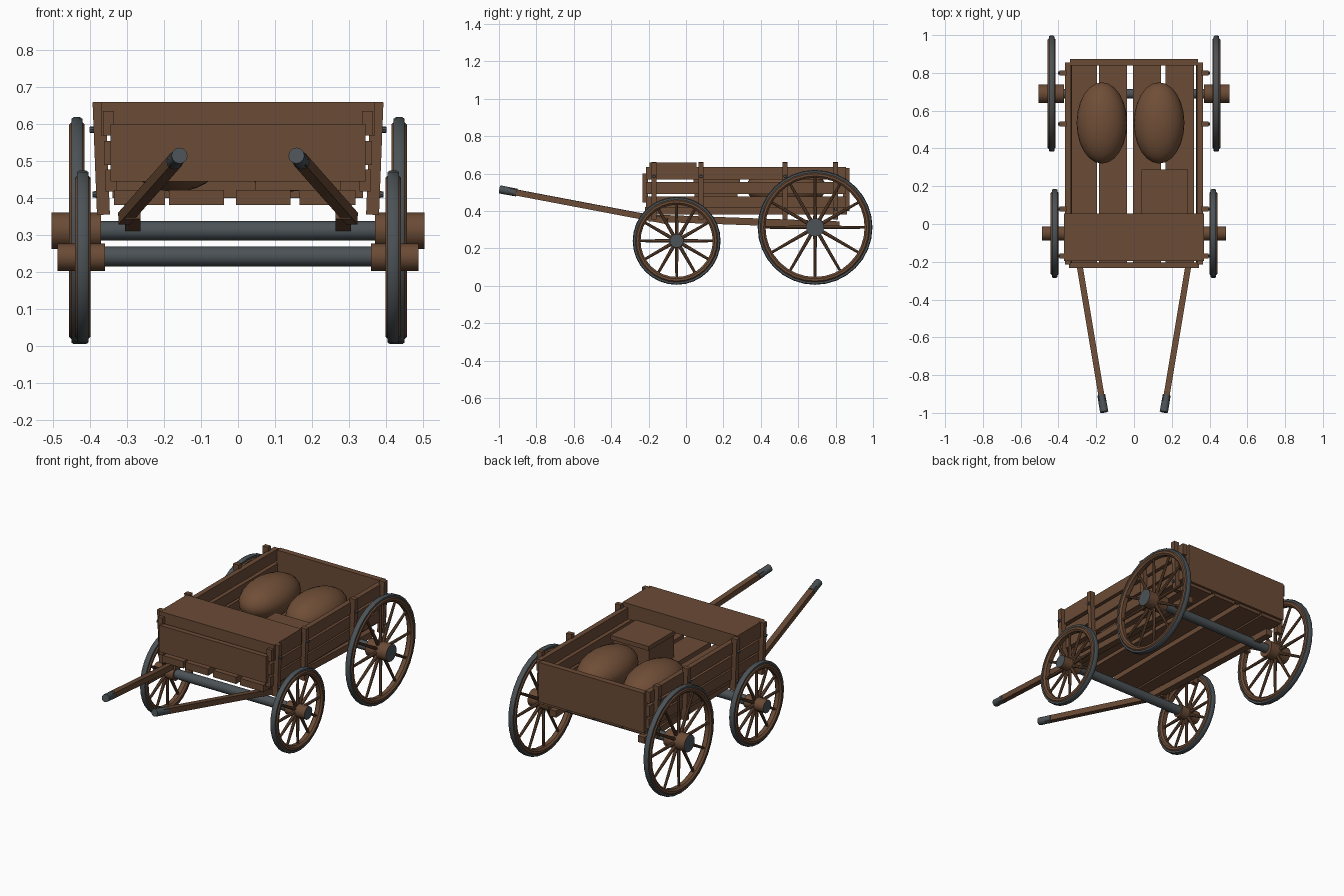
import bpy, bmesh, math
from mathutils import Vector, Matrix

cube = bpy.data.objects.get("Cube")
if cube:
    bpy.data.objects.remove(cube, do_unlink=True)


def material(name, rgb, rough):
    m = bpy.data.materials.new(name)
    m.use_nodes = True
    m.diffuse_color = (*rgb, 1)
    node = m.node_tree.nodes["Principled BSDF"]
    node.inputs["Base Color"].default_value = (*rgb, 1)
    node.inputs["Roughness"].default_value = rough
    return m


WOOD = material("brown wood", (0.145, 0.07, 0.036), 0.8)
SACK = material("brown sackcloth", (0.16, 0.076, 0.038), 0.9)
IRON = material("grey iron", (0.07, 0.084, 0.092), 0.6)


def finish(name, bm, mats, smooth=False):
    bmesh.ops.recalc_face_normals(bm, faces=bm.faces)
    me = bpy.data.meshes.new(name)
    bm.to_mesh(me)
    bm.free()
    for m in mats:
        me.materials.append(m)
    ob = bpy.data.objects.new(name, me)
    bpy.context.collection.objects.link(ob)
    if smooth:
        bpy.ops.object.select_all(action='DESELECT')
        ob.select_set(True)
        bpy.context.view_layer.objects.active = ob
        bpy.ops.object.shade_smooth_by_angle(angle=math.radians(40))
    return ob


def box(name, x, y, z, mat=WOOD):
    """Box from (min, max) pairs."""
    bm = bmesh.new()
    size = [b - a for a, b in (x, y, z)]
    mid = [(a + b) / 2 for a, b in (x, y, z)]
    bmesh.ops.create_cube(bm, size=1, matrix=Matrix.Translation(mid) @ Matrix.Diagonal((*size, 1)))
    return finish(name, bm, [mat])


def bar(name, a, b, width, height, mat=WOOD):
    """Rectangular bar between two points."""
    a, b = Vector(a), Vector(b)
    d = b - a
    bm = bmesh.new()
    mat4 = (Matrix.Translation((a + b) / 2) @ d.to_track_quat('Y', 'Z').to_matrix().to_4x4()
            @ Matrix.Diagonal((width, d.length, height, 1)))
    bmesh.ops.create_cube(bm, size=1, matrix=mat4)
    return finish(name, bm, [mat])


def add_rod(bm, a, b, r1, r2, segments):
    a, b = Vector(a), Vector(b)
    d = b - a
    bmesh.ops.create_cone(bm, cap_ends=True, segments=segments, radius1=r1, radius2=r2, depth=d.length,
                          matrix=Matrix.Translation((a + b) / 2) @ d.to_track_quat('Z', 'Y').to_matrix().to_4x4())


def rod(name, a, b, r1, r2, mat, segments=16):
    bm = bmesh.new()
    add_rod(bm, a, b, r1, r2, segments)
    return finish(name, bm, [mat], True)


def lathe(name, profile, centre, mat, segments=32):
    """Closed (x, radius) profile turned about the x axis."""
    bm = bmesh.new()
    c = Vector(centre)
    rings = []
    for i in range(segments):
        t = math.tau * i / segments
        rings.append([bm.verts.new(c + Vector((x, r * math.cos(t), r * math.sin(t)))) for x, r in profile])
    n = len(profile)
    for i, ring in enumerate(rings):
        nxt = rings[(i + 1) % segments]
        for k in range(n):
            bm.faces.new((ring[k], ring[(k + 1) % n], nxt[(k + 1) % n], nxt[k]))
    return finish(name, bm, [mat], True)


def wheel(name, x, y, z, radius, hub_r, hub_in, hub_out):
    side = 1 if x > 0 else -1
    c = Vector((x, y, z))
    R = radius
    lathe(name + "_rim", [(-.013, R - .012), (-.021, R - .02), (-.021, R - .032), (-.012, R - .042),
                          (.012, R - .042), (.021, R - .032), (.021, R - .02), (.013, R - .012)], c, WOOD)
    lathe(name + "_tyre", [(-.015, R - .014), (-.015, R - .004), (-.008, R), (.008, R),
                           (.015, R - .004), (.015, R - .014)], c, IRON)
    # Spokes
    bm = bmesh.new()
    for i in range(12):
        t = math.tau * i / 12
        d = Vector((0, math.cos(t), math.sin(t)))
        add_rod(bm, c + d * hub_r * .7, c + d * (R - .035), .010, .007, 8)
    finish(name + "_spokes", bm, [WOOD], True)
    # Hub with an iron outer end
    bm = bmesh.new()
    add_rod(bm, (side * hub_in, y, z), (side * hub_out, y, z), hub_r, hub_r, 16)
    for f in bm.faces:
        f.material_index = int(f.calc_center_median().x * side > hub_out - .001)
    finish(name + "_hub", bm, [WOOD, IRON], True)


# Wheels and axles
for side, tag in ((1, "left"), (-1, "right")):
    wheel("front_wheel_" + tag, side * .42, -.05, .24, .235, .037, .36, .488)
    wheel("rear_wheel_" + tag, side * .436, .69, .312, .307, .049, .37, .505)
rod("front_axle", (-.38, -.05, .242), (.38, -.05, .242), .027, .027, IRON)
rod("rear_axle", (-.39, .69, .312), (.39, .69, .312), .026, .026, IRON)

# Floor planks
for i, (a, b) in enumerate(((-.335, -.197), (-.186, -.038), (-.006, .142), (.166, .318))):
    box(f"floor_plank_{i + 1}", (a, b), (-.22, .86), (.382, .422))

# Leaning sides: planks, posts and bolts
LEAN = .04
for side, tag in ((1, "left"), (-1, "right")):
    for i, (lo, hi) in enumerate(((.418, .478), (.49, .554), (.569, .636))):
        mid = (lo + hi) / 2
        x = .346 + LEAN * (mid - .5)
        bar(f"side_plank_{tag}_{i + 1}", (side * x, -.215, mid), (side * x, .855, mid), .03, hi - lo)
    for i, y in enumerate((-.17, .08, .53, .8)):
        bar(f"side_post_{tag}_{i + 1}", (side * .364, y, .355), (side * .376, y, .66), .027, .035)
        for z in (.41, .585):
            x = .364 + LEAN * (z - .355)
            rod(f"bolt_{tag}_{i + 1}", (side * x, y, z), (side * (x + .028), y, z), .011, .008, IRON, 8)

# End boards and seat
box("front_board", (-.345, .345), (-.233, -.203), (.445, .6))
box("tailgate", (-.34, .338), (.84, .874), (.4, .63))
box("seat", (-.37, .37), (-.195, .055), (.57, .66))

# Under-beams and pulling shafts
for side, tag in ((1, "left"), (-1, "right")):
    bar("under_beam_" + tag, (side * .285, -.2, .362), (side * .285, .82, .325), .042, .038)
    tip, root = Vector((side * .158, -.995, .515)), Vector((side * .308, -.1, .345))
    bar("shaft_" + tag, tip.lerp(root, .06), root, .032, .032)
    rod("shaft_grip_" + tag, tip, tip.lerp(root, .1), .022, .021, IRON, 12)

# Cargo: two sacks and a lidded crate
for i, x in enumerate((-.17, .133)):
    bm = bmesh.new()
    bmesh.ops.create_uvsphere(bm, u_segments=24, v_segments=14, radius=1,
                              matrix=Matrix.Translation((x, .535, .525)) @ Matrix.Diagonal((.134, .215, .108, 1)))
    finish(f"sack_{i + 1}", bm, [SACK], True)
box("crate", (.047, .277), (.045, .275), (.42, .555))
box("crate_lid", (.04, .285), (.04, .288), (.553, .578))
